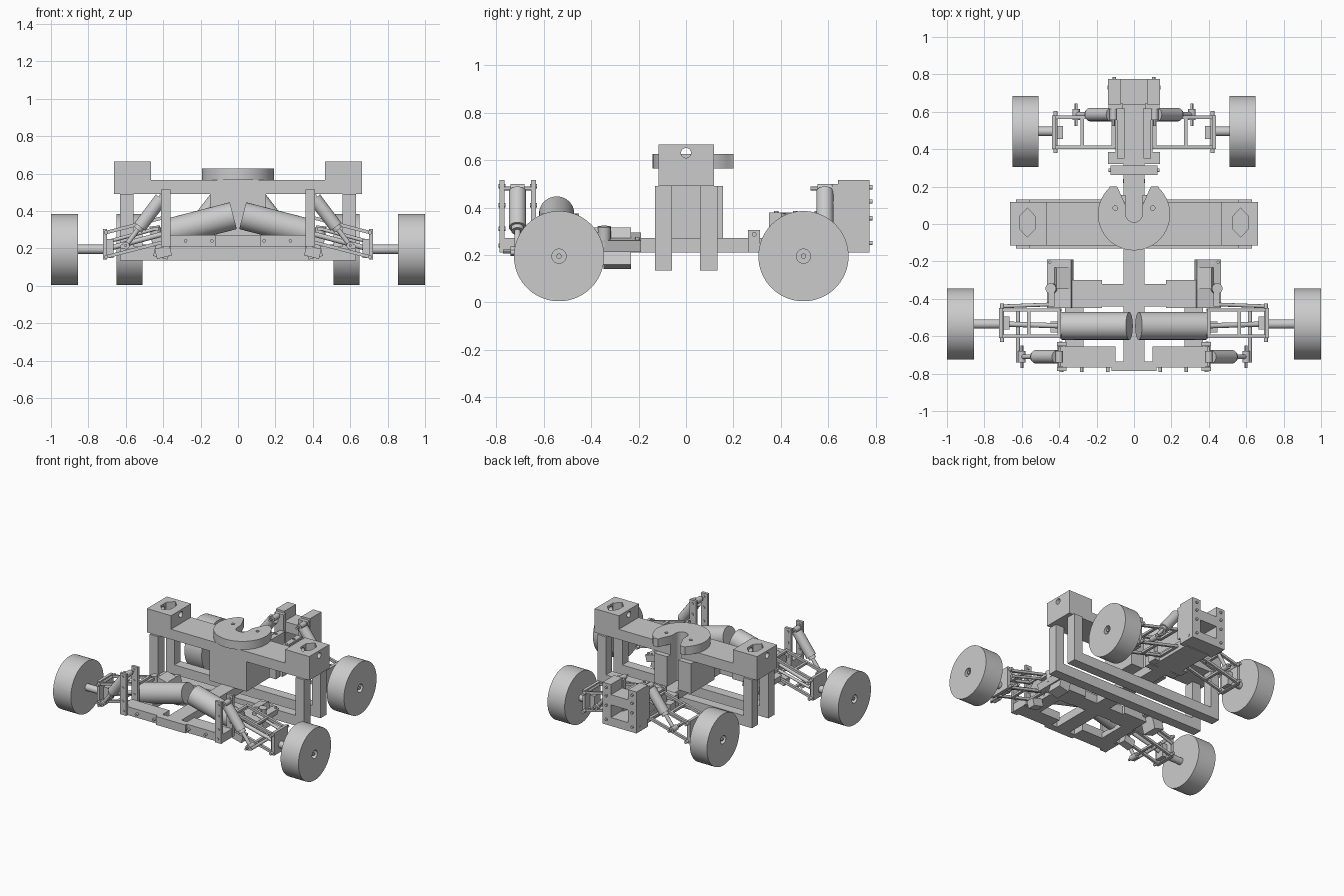
import bpy, bmesh
from math import cos, sin, radians
from mathutils import Vector, Matrix

if "Cube" in bpy.data.objects:
    bpy.data.objects.remove(bpy.data.objects["Cube"])

# One neutral grey for everything
grey = bpy.data.materials.new("plain_grey")
grey.use_nodes = True
grey.diffuse_color = (0.6, 0.6, 0.6, 1)
grey.node_tree.nodes["Principled BSDF"].inputs["Base Color"].default_value = grey.diffuse_color
parts = []


def finish(name, bm, mirror):
    """Turn a bmesh in world coordinates into an object, optionally mirrored left to right."""
    bmesh.ops.recalc_face_normals(bm, faces=bm.faces)
    mesh = bpy.data.meshes.new(name)
    bm.to_mesh(mesh)
    bm.free()
    mesh.materials.append(grey)
    obj = bpy.data.objects.new(name, mesh)
    bpy.context.scene.collection.objects.link(obj)
    if mirror:
        mod = obj.modifiers.new("mirror", "MIRROR")
        mod.use_mirror_merge = False
    parts.append(obj)
    return obj


def box(name, x, y, z, mirror=True):
    """Box from three (low, high) ranges."""
    bm = bmesh.new()
    bmesh.ops.create_cube(bm, size=1)
    for v in bm.verts:
        v.co = [r[0] + (c + 0.5) * (r[1] - r[0]) for c, r in zip(v.co, (x, y, z))]
    return finish(name, bm, mirror)


def plate(name, x, y, z, mirror=False):
    """Box centred on x = 0 with half width x."""
    return box(name, (-x, x), y, z, mirror)


def bar(name, p, q, width, height):
    """Square bar from p to q; width runs across, height upward."""
    p, q = Vector(p), Vector(q)
    along = (q - p).normalized()
    side = Vector((0, 0, 1)).cross(along).normalized()
    up = along.cross(side)
    bm = bmesh.new()
    bmesh.ops.create_cube(bm, size=1)
    for v in bm.verts:
        v.co = (p + q) / 2 + along * v.co.x * (q - p).length + side * v.co.y * width + up * v.co.z * height
    return finish(name, bm, True)


def rod(name, p, q, radius, sides=32, mirror=True):
    """Cylinder from p to q."""
    p, q = Vector(p), Vector(q)
    turn = (q - p).to_track_quat("Z", "Y").to_matrix().to_4x4()
    bm = bmesh.new()
    bmesh.ops.create_cone(bm, cap_ends=True, segments=sides, radius1=radius, radius2=radius,
                          depth=(q - p).length, matrix=Matrix.Translation((p + q) / 2) @ turn)
    return finish(name, bm, mirror)


def prism(name, points, z0, z1, mirror=False):
    """Flat outline pulled up from z0 to z1."""
    bm = bmesh.new()
    face = bm.faces.new([bm.verts.new((x, y, z0)) for x, y in points])
    grown = bmesh.ops.extrude_face_region(bm, geom=[face])["geom"]
    bmesh.ops.translate(bm, vec=(0, 0, z1 - z0), verts=[g for g in grown if isinstance(g, bmesh.types.BMVert)])
    return finish(name, bm, mirror)


def cut(cutter, *targets):
    """Subtract a hidden cutter from its targets."""
    parts.remove(cutter)
    cutter.hide_render = True
    cutter.hide_viewport = True
    for target in targets:
        mod = target.modifiers.new("cut", "BOOLEAN")
        mod.operation, mod.object, mod.solver = "DIFFERENCE", cutter, "EXACT"


# Wheels, axles and hubs
def wheel_set(end, inner, outer, hub, y):
    z, r = 0.195, 0.19
    wheel = rod(end + "_wheel", (inner, y, z), (outer, y, z), r, 72)
    cut(rod(end + "_hub_cutter", (outer - 0.03, y, z), (outer + 0.01, y, z), 0.03), wheel)
    rod(end + "_axle_tip", (outer - 0.04, y, z), (outer - 0.005, y, z), 0.011)
    rod(end + "_axle", (hub - 0.03, y, z), (inner + 0.01, y, z), 0.025)


# Double wishbones: ladder arms, hub carrier, and cross pieces
def suspension(end, root, hub, y0, y1):
    rise = 0.26 * (hub - root)
    for level, z in (("lower", 0.155), ("upper", 0.285)):
        for y in (y0, y1):
            bar(f"{end}_{level}_arm", (root, y, z + rise), (hub, y, z), 0.018, 0.018)
        for t in (0.03, 0.55):
            x = root + t * (hub - root)
            bar(f"{end}_{level}_arm_brace", (x, y0, z + rise * (1 - t)), (x, y1, z + rise * (1 - t)), 0.02, 0.016)
        rod(f"{end}_{level}_pivot", (hub, y0 - 0.03, z), (hub, y1 + 0.035, z), 0.011, 16)
    middle = (y0 + y1) / 2
    box(end + "_carrier_plate", (hub - 0.004, hub + 0.018), (y0 - 0.01, y1 + 0.01), (0.14, 0.305))
    box(end + "_carrier_block", (hub - 0.04, hub), (middle - 0.035, middle + 0.035), (0.15, 0.25))


# Coil-over shocks with eyes at both ends
def shock(end, top, foot, y):
    a, b = Vector((top[0], y, top[1])), Vector((foot[0], y, foot[1]))
    rod(end + "_shock_body", a.lerp(b, 0.05), a.lerp(b, 0.62), 0.036)
    rod(end + "_shock_collar", a.lerp(b, 0.62), a.lerp(b, 0.68), 0.026)
    rod(end + "_shock_shaft", a, b, 0.013, 16)
    for spot in (a, b):
        off = Vector((0, 0.03, 0))
        rod(end + "_shock_eye", spot - off, spot + off, 0.02, 20)
        rod(end + "_shock_bolt", spot - 2 * off, spot + 2 * off, 0.008, 12)


wheel_set("front", 0.855, 1.0, 0.71, -0.535)
wheel_set("rear", 0.51, 0.65, 0.42, 0.495)
suspension("front", 0.39, 0.705, -0.6, -0.46)
suspension("rear", 0.1, 0.42, 0.41, 0.57)
shock("front", (0.4, 0.48), (0.6, 0.215), -0.71)
shock("rear", (0.11, 0.48), (0.31, 0.22), 0.585)
rod("front_shock_link", (0.62, -0.74, 0.21), (0.62, -0.46, 0.21), 0.011, 16)

# Gantry: two U frames carrying a beam with end blocks
for y in (-0.13, 0.06):
    box("gantry_post", (0.56, 0.63), (y, y + 0.072), (0.135, 0.49))
    plate("gantry_rail", 0.63, (y, y + 0.072), (0.135, 0.21))
beam = plate("gantry_beam", 0.47, (-0.115, 0.117), (0.49, 0.565))
core = plate("gantry_core", 0.15, (-0.115, 0.155), (0.27, 0.49))
ends = box("gantry_end_block", (0.465, 0.662), (-0.115, 0.117), (0.49, 0.665))
slot = [(-0.045, 0.3)] + [(0.045 * cos(radians(a)), 0.055 + 0.045 * sin(radians(a)))
                          for a in range(180, 361, 15)] + [(0.045, 0.3)]
cut(prism("slot_cutter", slot, 0.25, 0.6), beam, core)
pocket = [(0.57, 0.085), (0.613, 0.04), (0.613, -0.025), (0.57, -0.07), (0.527, -0.025), (0.527, 0.04)]
cut(prism("hex_cutter", pocket, 0.52, 0.7, True), ends)
cut(rod("cross_hole_cutter", (0.4, 0, 0.63), (0.7, 0, 0.63), 0.021), ends)

# Horseshoe coupling plate
outline = [(0.193 * cos(radians(a)), 0.052 + 0.193 * sin(radians(a))) for a in range(45, -226, -6)]
outline += [(-0.13, 0.2), (-0.09, 0.2), (-0.045, 0.1)] + slot[1:-1] + [(0.045, 0.1), (0.09, 0.2), (0.13, 0.2)]
shoe = prism("coupling_plate", outline, 0.565, 0.626)
cut(rod("coupling_hole_cutter", (0.1, 0.085, 0.58), (0.1, 0.085, 0.65), 0.012, 16), shoe)

# Spine and front chassis
deck = (0.21, 0.272)
plate("spine", 0.055, (-0.75, 0.65), deck)
plate("cross_deck", 0.18, (-0.44, -0.32), deck)
box("side_deck", (0.17, 0.36), (-0.45, -0.3), deck)
plate("front_bumper_centre", 0.12, (-0.785, -0.735), deck)
box("front_bumper", (0.1, 0.41), (-0.768, -0.655), deck)
box("front_side_rail", (0.27, 0.37), (-0.66, -0.44), (0.21, 0.25))
for x in (0.14, 0.28, 0.385):
    rod("bumper_bolt", (x, -0.79, 0.24), (x, -0.74, 0.24), 0.009, 16)

# Front shock towers
for y in (-0.785, -0.652):
    box("front_tower_plate", (0.362, 0.412), (y, y + 0.02), (0.21, 0.515))
    for z in (0.31, 0.41, 0.49):
        rod("tower_bolt", (0.39, y - 0.005, z), (0.39, y + 0.025, z), 0.009, 16)

# Slanted drive motors
rod("motor", (0.025, -0.545, 0.375), (0.385, -0.545, 0.282), 0.074, 48)
rod("motor_shaft", (0.37, -0.545, 0.286), (0.69, -0.535, 0.2), 0.014, 16)

# Steering servos on slanted decks
bar("servo_deck", (0.33, -0.32, 0.27), (0.46, -0.32, 0.236), 0.26, 0.05)
bar("servo_body", (0.375, -0.29, 0.305), (0.415, -0.29, 0.15), 0.115, 0.08)
bar("servo_lug", (0.36, -0.55, 0.19), (0.44, -0.55, 0.17), 0.06, 0.055)
rod("servo_horn", (0.435, -0.345, 0.24), (0.445, -0.345, 0.32), 0.028)
bar("servo_arm", (0.44, -0.34, 0.305), (0.44, -0.44, 0.305), 0.032, 0.02)
rod("steering_link", (0.44, -0.43, 0.305), (0.7, -0.44, 0.235), 0.01, 16)
for x in (0.42, 0.45):
    rod("servo_deck_bolt", (x, -0.205, 0.23), (x, -0.205, 0.275), 0.009, 16)

# Rear chassis
plate("rear_deck", 0.14, (0.32, 0.385), deck)
plate("rear_clamp", 0.125, (0.262, 0.312), (0.21, 0.305))
rod("rear_clamp_pin", (-0.135, 0.287, 0.287), (0.135, 0.287, 0.287), 0.01, 16, False)
plate("rear_floor", 0.1, (0.35, 0.66), (0.205, 0.27))
box("rear_side_plate", (0.05, 0.09), (0.35, 0.62), (0.26, 0.38))
for y in (0.38, 0.46, 0.55):
    rod("rear_plate_bolt", (0.072, y, 0.37), (0.072, y, 0.386), 0.009, 16)

# Rear shock tower: two columns, a floor and a crossbar
box("rear_column", (0.07, 0.138), (0.64, 0.774), (0.21, 0.515))
box("rear_tower_strut", (0.06, 0.135), (0.615, 0.645), (0.26, 0.5))
plate("rear_crossbar", 0.075, (0.64, 0.774), (0.365, 0.44))
plate("rear_tower_floor", 0.075, (0.64, 0.774), deck)
for z in (0.485, 0.425, 0.355, 0.25):
    rod("rear_column_bolt", (0.105, 0.76, z), (0.105, 0.785, z), 0.009, 16)
for x, y in ((0.055, 0.23), (0.138, 0.73)):
    rod("cross_pin", (x - 0.02, y, 0.24), (x + 0.003, y, 0.24), 0.011, 16)

# Smooth the round parts while keeping edges crisp
bpy.ops.object.select_all(action="DESELECT")
for obj in parts:
    obj.select_set(True)
bpy.context.view_layer.objects.active = parts[0]
bpy.ops.object.shade_smooth_by_angle(angle=radians(30))
